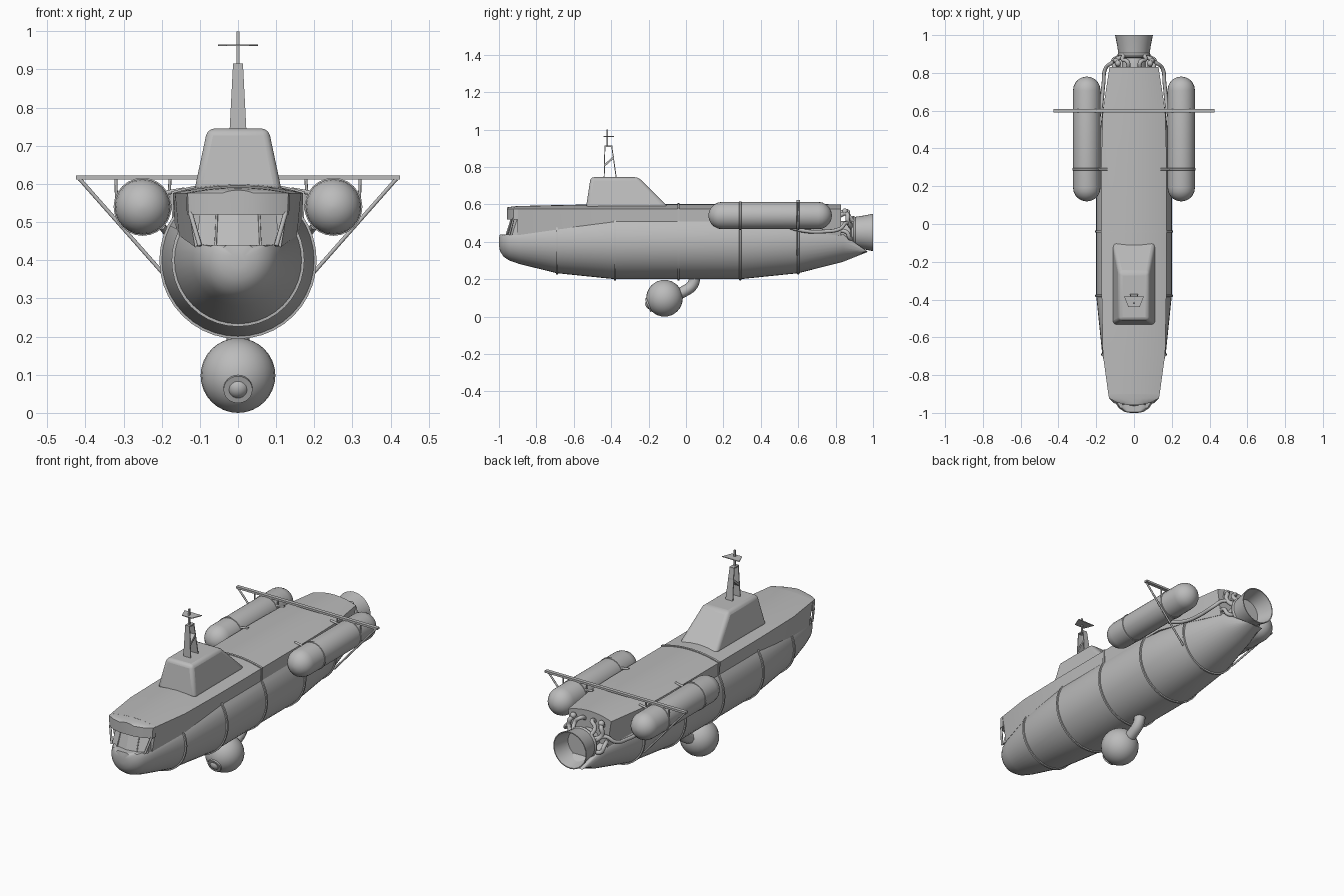
import bpy, bmesh, math
from mathutils import Vector

if "Cube" in bpy.data.objects:
    bpy.data.objects.remove(bpy.data.objects["Cube"])

grey = bpy.data.materials.new("plain grey")
grey.diffuse_color = (0.5, 0.5, 0.5, 1)
grey.use_nodes = True
grey.node_tree.nodes["Principled BSDF"].inputs["Base Color"].default_value = grey.diffuse_color


def finish(name, bm, angle=32):
    bmesh.ops.recalc_face_normals(bm, faces=bm.faces)
    me = bpy.data.meshes.new(name)
    bm.to_mesh(me)
    bm.free()
    me.materials.append(grey)
    me.shade_smooth()
    me.set_sharp_from_angle(angle=math.radians(angle))
    ob = bpy.data.objects.new(name, me)
    bpy.context.collection.objects.link(ob)
    return ob


def loft(name, rings, angle=32):
    """Skin closed rings of equal length and cap both ends."""
    bm = bmesh.new()
    vs = [[bm.verts.new(p) for p in r] for r in rings]
    n = len(vs[0])
    for a, b in zip(vs, vs[1:]):
        for i in range(n):
            j = (i + 1) % n
            bm.faces.new((a[i], a[j], b[j], b[i]))
    bm.faces.new(vs[0])
    bm.faces.new(vs[-1])
    return finish(name, bm, angle)


def circle(y, r, x=0, z=0.4, zmax=9, n=40):
    pts = [(2 * math.pi * i / n) for i in range(n)]
    return [(x + r * math.cos(t), y, min(z + r * math.sin(t), zmax)) for t in pts]


def lathe(name, prof, x=0, z=0.4, n=32):
    return loft(name, [circle(y, r, x, z, 9, n) for y, r in prof])


def ball(name, c, r):
    bm = bmesh.new()
    bmesh.ops.create_uvsphere(bm, u_segments=24, v_segments=16, radius=r)
    bmesh.ops.translate(bm, verts=bm.verts, vec=c)
    return finish(name, bm)


def beam(name, a, b, r, n=8, r2=None):
    a, b = Vector(a), Vector(b)
    q = (b - a).to_track_quat('Z', 'Y')
    rings = []
    for p, rad in ((a, r), (b, r2 or r)):
        rings.append([p + q @ Vector((rad * math.cos(2 * math.pi * i / n),
                                      rad * math.sin(2 * math.pi * i / n), 0)) for i in range(n)])
    return loft(name, rings, 50)


def box(name, x0, x1, y0, y1, z0, z1):
    return loft(name, [[(x0, y0, z), (x1, y0, z), (x1, y1, z), (x0, y1, z)] for z in (z0, z1)])


def tube(name, pts, r):
    cu = bpy.data.curves.new(name, 'CURVE')
    cu.dimensions = '3D'
    cu.bevel_depth, cu.bevel_resolution, cu.use_fill_caps = r, 2, True
    cu.resolution_u = 6
    sp = cu.splines.new('BEZIER')
    sp.bezier_points.add(len(pts) - 1)
    for bp, p in zip(sp.bezier_points, pts):
        bp.co = p
        bp.handle_left_type = bp.handle_right_type = 'AUTO'
    cu.materials.append(grey)
    ob = bpy.data.objects.new(name, cu)
    bpy.context.collection.objects.link(ob)


# pressure hull: y, radius, ceiling height
hull = [(-1, .02, .44), (-.995, .05, .44), (-.975, .08, .44), (-.945, .1, .44), (-.89, .119, .445),
        (-.69, .168, .48), (-.38, .2, .52), (.29, .2, .52), (.6, .168, .5), (.84, .107, .44), (.97, .055, .348)]
loft("hull", [circle(y, r, zmax=t) for y, r, t in hull])

# raised hull bands
for y, r, t in ((-.69, .168, .48), (-.38, .2, .52), (-.04, .2, .52), (.29, .2, .52), (.6, .168, .5)):
    loft("hull_band", [circle(y + d, r + e, zmax=t) for d, e in ((-.006, 0), (-.005, .006), (.005, .006), (.006, 0))])


# deck superstructure with a crowned top
def section(y, w, wb, zb, crown, g=0.0):
    top = [((w + g) * math.cos(math.pi * i / 10), y, .576 + g + crown * (1 - math.cos(math.pi * i / 10) ** 2))
           for i in range(11)]
    return [(wb + g, y, zb)] + top + [(-wb - g, y, zb)]


loft("deck", [section(-.9, .136, .113, .435, .015), section(-.69, .165, .155, .465, .02),
              section(-.38, .171, .168, .505, .026), section(.4, .171, .168, .505, .026),
              section(.6, .165, .155, .465, .026), section(.83, .13, .108, .43, .024)], 25)
loft("deck_band", [section(y, .171, .169, .505, .026, .004) for y in (-.046, -.034)], 25)

# bow visor over the windscreen
loft("bow_visor", [section(-.957, .04, .04, .52, .008), section(-.945, .09, .09, .52, .01),
                   section(-.922, .132, .13, .52, .013), section(-.898, .136, .134, .52, .015)], 35)


# windscreen with a curved face
def arc(w, y, z, back):
    return [(w * t, y + .035 * t * t, z) for t in (-1, -.55, 0, .55, 1)] + [(w, back, z), (-w, back, z)]


loft("windscreen", [arc(.108, -.965, .436, -.88), arc(.1, -.935, .53, -.88)], 15)
for s in (-1, 1):
    beam("visor_post", (s * .125, -.922, .525), (s * .1, -.945, .438), .006)
    beam("windscreen_bar", (s * .059, -.957, .437), (s * .055, -.926, .525), .003)

# conning tower
tower = loft("conning_tower", [
    [(-.115, -.535, .58), (.115, -.535, .58), (.115, -.09, .58), (-.115, -.09, .58)],
    [(-.08, -.51, .745), (.08, -.51, .745), (.08, -.255, .745), (-.08, -.255, .745)]])
bev = tower.modifiers.new("round", 'BEVEL')
bev.width, bev.segments = .018, 3

# mast: two tapered plates, a diagonal web, a cap and a vane
for name, y0, y1, d in (("mast_front", -.44, -.436, .005), ("mast_back", -.37, -.395, -.005)):
    loft(name, [[(-w, y, z), (w, y, z), (w, y + d, z), (-w, y + d, z)]
                for w, y, z in ((.022, y0, .74), (.013, y1, .915))])
loft("mast_web", [[(-.016, y, z), (.016, y, z), (.016, y, z + .014), (-.016, y, z + .014)]
                  for y, z in ((-.437, .8), (-.386, .845))])
box("mast_cap", -.013, .013, -.437, -.394, .908, .915)
box("mast_pole", -.004, .004, -.424, -.416, .91, 1)
loft("mast_vane", [[(-.03, -.44, z), (.03, -.44, z), (.052, -.385, z), (-.052, -.385, z)] for z in (.961, .965)])

# underslung observation sphere, its port and curved arm
c = Vector((0, -.115, .098))
ball("observation_sphere", c, .098)
d = Vector((0, -.925, -.38)).normalized()
beam("port_rim", c + d * .08, c + d * .098, .038, 24)
ball("port_lens", c + d * .078, .031)
tube("sphere_arm", [(0, -.07, .11), (0, -.01, .135), (0, .035, .17), (0, .05, .23)], .03)

# side pods, rack and pipes
R = .073
cap = [(R * math.sin(math.radians(a)), R * (1 - math.cos(math.radians(a)))) for a in (5, 20, 36, 54, 72, 90)]
pod = [(.12 + k, r) for r, k in cap] + [(.78 - k, r) for r, k in reversed(cap)]
for s in (-1, 1):
    lathe("side_pod", pod, s * .25, .54, 24)
    for y in (.29, .6):
        lathe("pod_band", [(y - .006, R), (y - .005, R + .003), (y + .005, R + .003), (y + .006, R)],
              s * .25, .54, 24)
        beam("pod_bracket", (s * .14, y, .585), (s * .2, y, .575), .006)
    beam("rack_brace", (s * .415, .595, .613), (s * .165, .595, .33), .005)
    for x, x2 in ((.32, .318), (.178, .182)):
        beam("rack_hanger", (s * x, .6, .615), (s * x2, .6, .54), .004)
    tube("feed_pipe", [(s * .2, .52, .49), (s * .175, .62, .46), (s * .162, .74, .455), (s * .15, .825, .47),
                       (s * .115, .855, .5), (s * .07, .885, .49)], .01)
    tube("engine_pipe", [(s * .03, .82, .55), (s * .035, .86, .565), (s * .06, .87, .54), (s * .05, .9, .5)], .011)
    tube("engine_pipe", [(s * .08, .82, .54), (s * .09, .86, .55), (s * .1, .865, .51), (s * .06, .89, .47)], .012)
    tube("engine_pipe", [(s * .1, .82, .46), (s * .11, .86, .45), (s * .1, .875, .42), (s * .06, .89, .42)], .011)
    ball("pipe_joint", (s * .085, .85, .562), .016)
box("rack_bar", -.425, .425, .59, .61, .611, .622)

# engine core and hollow nozzle
lathe("engine_core", [(.8, .06), (.86, .06), (.89, .05)], 0, .45)
lathe("nozzle", [(.88, .06), (.885, .084), (.895, .088), (.905, .083), (.95, .09), (1, .1), (1, .095),
                 (.95, .084), (.91, .074)], 0, .45)
